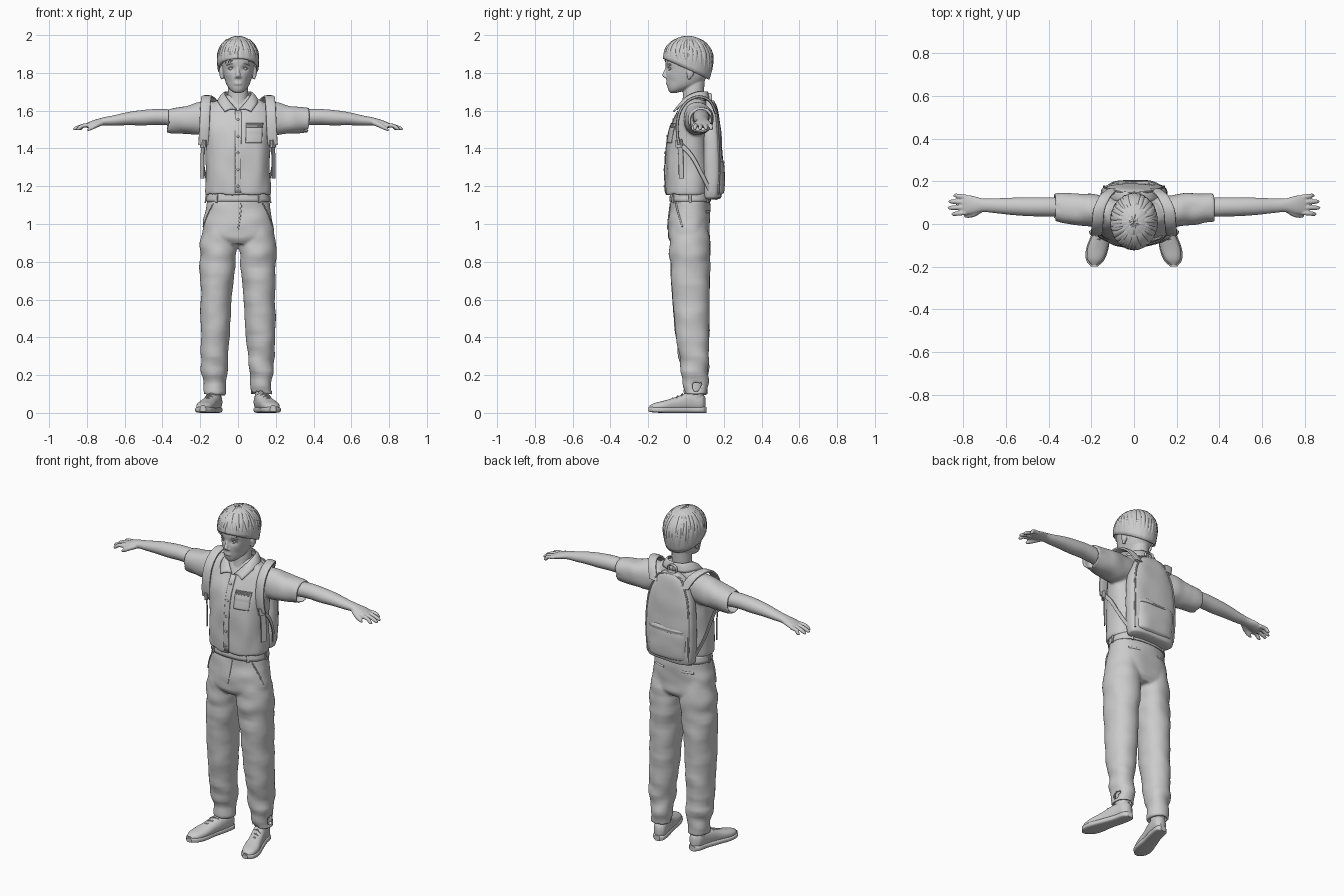
import bpy, bmesh, math, random
from mathutils import Vector, noise

random.seed(4)
X, Y, Z = Vector((1, 0, 0)), Vector((0, 1, 0)), Vector((0, 0, 1))

def spline(pts, k=5):
    P = [Vector(p) for p in pts]
    d = [max((b - a).length, 1e-5) for a, b in zip(P, P[1:])]
    m = [(P[1] - P[0]) / d[0]]
    m += [(P[i + 1] - P[i - 1]) / (d[i] + d[i - 1]) for i in range(1, len(P) - 1)]
    m.append((P[-1] - P[-2]) / d[-1])
    out = []
    for i, h in enumerate(d):
        for j in range(k):
            t = j / k
            out.append(P[i] * (2*t**3 - 3*t*t + 1) + m[i] * (h * (t**3 - 2*t*t + t))
                       + P[i + 1] * (3*t*t - 2*t**3) + m[i + 1] * (h * (t**3 - t*t)))
    return out + [P[-1]]

def section(u, v, a, b, ang, e):
    c, s = math.cos(ang), math.sin(ang)
    return (u * math.copysign(abs(c) ** (2 / e), c) * a + v * math.copysign(abs(s) ** (2 / e), s) * b)

def tube(bm, rings, u, v=None, n=24, e=2, k=5):
    """Loft through rings (x, y, z, half size along u, half size along v)."""
    R = spline(rings, k)
    C = [Vector(r[:3]) for r in R]
    prev = first = None
    for i, r in enumerate(R):
        w = v or (C[min(i + 1, len(C) - 1)] - C[max(i - 1, 0)]).cross(u).normalized()
        loop = [bm.verts.new(C[i] + section(u, w, r[3], r[4], 2 * math.pi * j / n, e)) for j in range(n)]
        if prev:
            for j in range(n):
                bm.faces.new((prev[j], prev[(j + 1) % n], loop[(j + 1) % n], loop[j]))
        first, prev = first or loop, loop
    bm.faces.new(first[::-1])
    bm.faces.new(prev)

def line(bm, pts, a, b, u, n=8, e=2):
    tube(bm, [(*p, a, b) for p in pts], u, n=n, e=e, k=4)

def sheet(bm, rows):
    vs = [[bm.verts.new(p) for p in row] for row in rows]
    for r0, r1 in zip(vs, vs[1:]):
        for j in range(len(r0) - 1):
            bm.faces.new((r0[j], r0[j + 1], r1[j + 1], r1[j]))

def ball(bm, c, r, seg=20):
    vs = bmesh.ops.create_uvsphere(bm, u_segments=seg, v_segments=seg // 2, radius=1)['verts']
    for p in vs:
        p.co = Vector((c[0] + p.co.x * r[0], c[1] + p.co.y * r[1], c[2] + p.co.z * r[2]))

def folds(bm, amp, scale):
    bm.normal_update()
    for p in bm.verts:
        q = Vector((p.co.x * scale[0], p.co.y * scale[1], p.co.z * scale[2]))
        p.co += p.normal * noise.noise(q) * amp(p.co)

def finish(name, bm, mirror=False, voxel=0, solid=0, smooth=3, angle=40):
    bmesh.ops.recalc_face_normals(bm, faces=bm.faces)
    me = bpy.data.meshes.new(name)
    bm.to_mesh(me)
    bm.free()
    ob = bpy.data.objects.new(name, me)
    bpy.context.collection.objects.link(ob)
    bpy.ops.object.select_all(action='DESELECT')
    ob.select_set(True)
    bpy.context.view_layer.objects.active = ob
    bpy.ops.object.shade_smooth_by_angle(angle=math.radians(angle))
    if solid:
        m = ob.modifiers.new('thickness', 'SOLIDIFY')
        m.thickness, m.offset = solid, 0
    if voxel:
        m = ob.modifiers.new('fuse', 'REMESH')
        m.mode, m.voxel_size, m.use_smooth_shade = 'VOXEL', voxel, True
        m = ob.modifiers.new('soften', 'SMOOTH')
        m.factor, m.iterations = 0.5, smooth
    if mirror:
        ob.modifiers.new('mirror', 'MIRROR')
    return ob

def on(rings, z, deg, off=0.003, e=2.4):
    """Point on a vertical loft at height z and angle deg (-90 is the front)."""
    r = min(spline(rings, 12), key=lambda q: abs(q[2] - z))
    p = section(X, Y, r[3] + off, r[4] + off, math.radians(deg), e)
    return Vector((r[0] + p.x, r[1] + p.y, z))

def patch(bm, rings, d0, d1, z0, z1, off=0.003):
    sheet(bm, [[on(rings, z0 + (z1 - z0) * i / 14, d0 + (d1 - d0) * j / 8, off) for j in range(9)] for i in range(15)])

# shirt body with hollow hem and sleeves
TORSO = [(0, .01, 1.22, .145, .095), (0, .01, 1.158, .157, .104), (0, .01, 1.155, .169, .115), (0, .01, 1.18, .173, .118),
         (0, .01, 1.3, .17, .12), (0, .012, 1.4, .172, .115), (0, .02, 1.5, .178, .106), (0, .035, 1.58, .18, .085),
         (0, .045, 1.64, .14, .066), (0, .045, 1.67, .085, .055), (0, .045, 1.685, .06, .045)]
bm = bmesh.new()
tube(bm, TORSO, X, Y, n=56, e=2.4)
for s in (1, -1):
    tube(bm, [(s * x, y, z, a, b) for x, y, z, a, b in [
        (.08, .06, 1.565, .06, .075), (.19, .065, 1.558, .075, .085), (.28, .07, 1.553, .074, .074), (.372, .078, 1.548, .066, .065),
        (.377, .078, 1.548, .061, .06), (.371, .078, 1.548, .055, .054), (.33, .078, 1.55, .053, .052)]], Y, Z, n=40, e=2.2)
folds(bm, lambda c: .008, (14, 14, 7))
finish('shirt', bm, voxel=.0075)

# placket, chest pocket, buttons
SKIN = TORSO[2:]
bm = bmesh.new()
patch(bm, SKIN, -93, -86.5, 1.165, 1.6)
patch(bm, SKIN, -80, -48, 1.43, 1.53, .002)
patch(bm, SKIN, -80, -48, 1.512, 1.532, .005)
finish('shirt_placket_and_pocket', bm, solid=.005)
bm = bmesh.new()
for i in range(5):
    ball(bm, on(SKIN, 1.2 + .088 * i, -90, .006), (.007, .004, .007), 12)
finish('shirt_buttons', bm)

# folded collar
inner = spline([(0, .112, 1.70), (.05, .098, 1.70), (.07, .05, 1.695), (.058, -.005, 1.665), (.008, -.045, 1.605)])
outer = spline([(0, .125, 1.655), (.07, .11, 1.655), (.105, .05, 1.655), (.1, -.015, 1.635), (.07, -.066, 1.595)])
bm = bmesh.new()
sheet(bm, [[a.lerp(b, t / 5) + Z * .008 * math.sin(math.pi * t / 5) for a, b in zip(inner, outer)] for t in range(6)])
finish('collar', bm, mirror=True, solid=.007)

# trousers: hips and two hollow-hemmed legs
HIPS = [(0, .02, 1.175, .156, .098), (0, .022, 1.1, .166, .105), (0, .015, 1.0, .186, .111), (0, .016, .93, .188, .11), (0, .018, .895, .165, .09)]
bm = bmesh.new()
tube(bm, HIPS, X, Y, n=48, e=2.4)
for s in (1, -1):
    tube(bm, [(s * x, y, z, a, b) for x, y, z, a, b in [
        (.095, .016, 1.02, .08, .095), (.1, .02, .9, .097, .108), (.105, .022, .8, .095, .105), (.113, .025, .65, .085, .101),
        (.118, .03, .5, .08, .094), (.122, .038, .35, .074, .084), (.124, .046, .22, .066, .073), (.125, .052, .12, .058, .062),
        (.125, .052, .098, .056, .06), (.125, .052, .1, .045, .049), (.125, .052, .16, .042, .046)]], X, Y, n=40, e=2.1)
folds(bm, lambda c: .007 + .009 * math.exp(-((c.z - .2) / .12) ** 2) + .005 * math.exp(-((c.z - .85) / .1) ** 2), (9, 9, 15))
finish('trousers', bm, voxel=.0078)

# waistband, belt loops, fly and pocket seams
bm = bmesh.new()
sheet(bm, [[on(HIPS, 1.118 + .0155 * i, d, .003) for d in range(0, 361, 6)] for i in range(4)])
finish('waistband', bm, solid=.007)
bm = bmesh.new()
for d in (-52, -128, 0, 180, 55, 125):
    p, q = on(HIPS, 1.112, d, .009), on(HIPS, 1.168, d, .009)
    line(bm, [p, q], .007, .004, Vector((-math.sin(math.radians(d)), math.cos(math.radians(d)), 0)), e=4)
finish('belt_loops', bm)
bm = bmesh.new()
line(bm, [on(HIPS, z, -90 + 4 * (z - .97) / .14, .001) for z in (.97, 1.04, 1.11)], .004, .003, X)
for s in (0, 1):
    line(bm, [on(HIPS, z, 180 * s + (1 - 2 * s) * d, .002) for z, d in ((1.11, -42), (1.06, -30), (.985, -14))], .005, .003, Y)
    line(bm, [on(HIPS, 1.065, 180 * s + (1 - 2 * s) * d, .002) for d in (48, 60, 74)], .006, .003, Z)
finish('trouser_seams', bm)

# head with brow, nose, lips and ears, fused with the neck
bm = bmesh.new()
tube(bm, [(0, -.066, 1.694, .016, .016), (0, -.05, 1.706, .037, .042), (0, -.015, 1.735, .059, .085), (0, .002, 1.775, .073, .107),
          (0, .008, 1.82, .083, .115), (0, .01, 1.87, .09, .12), (0, .012, 1.92, .086, .115), (0, .015, 1.96, .065, .088),
          (0, .015, 1.98, .03, .04)], X, Y, n=64, e=2.1, k=8)
for p in bm.verts:
    if p.co.y < 0:
        for s in (1, -1):
            p.co.y += .012 * math.exp(-((p.co.x - s * .035) / .018) ** 2 - ((p.co.z - 1.822) / .014) ** 2)
            p.co.y += .004 * math.exp(-((p.co.x - s * .05) / .015) ** 2 - ((p.co.z - 1.755) / .02) ** 2)
tube(bm, [(0, .04, 1.6, .075, .065), (0, .038, 1.655, .057, .056), (0, .04, 1.71, .054, .056), (0, .045, 1.77, .05, .055)], X, Y, n=32)
tube(bm, [(0, -.094, 1.845, .006, .008), (0, -.108, 1.81, .008, .009), (0, -.114, 1.785, .013, .011), (0, -.106, 1.772, .012, .006)], X, Y, n=16)
for z, h in ((1.749, .005), (1.741, .006)):
    ball(bm, (0, -.096, z), (.023, .010, h))
for s in (1, -1):
    ball(bm, (s * .012, -.104, 1.778), (.007, .009, .006))
    ball(bm, (s * .088, .022, 1.805), (.012, .02, .033))
    ball(bm, (s * .086, .016, 1.778), (.008, .011, .014))
finish('head', bm, voxel=.0043, smooth=2)

# eyes with lids and brows
bm = bmesh.new()
ball(bm, (.035, -.078, 1.822), (.016, .012, .010))
line(bm, [(.018, -.089, 1.82), (.034, -.094, 1.830), (.053, -.08, 1.823)], .002, .003, Z)
line(bm, [(.018, -.089, 1.819), (.035, -.092, 1.813), (.053, -.08, 1.821)], .0015, .002, Z)
line(bm, [(.016, -.1, 1.842), (.036, -.098, 1.848), (.06, -.082, 1.843)], .004, .004, Z)
finish('eyes_and_brows', bm, mirror=True)

# hair: rippled cap plus tapered locks, parted in the middle
def scalp(az, th, k=1):
    c, s = math.cos(th), math.sin(th)
    return Vector((k * .108 * s * math.sin(az), .01 - k * .13 * s * math.cos(az), 1.87 + k * c * (.122 if c > 0 else .2)))

def rim(az):
    return math.radians(105 - 17 * math.cos(az))

bm = bmesh.new()
sheet(bm, [[scalp(a, .02 + (rim(a) - .02) * i / 16, .985 + .012 * noise.noise(Vector((9 * math.cos(a), 9 * math.sin(a), i * .12))))
            for a in [math.radians(4 * j) for j in range(91)]] for i in range(17)])
finish('hair_cap', bm, solid=.01, angle=60)
bm = bmesh.new()
for layer, count in ((0, 30), (1, 26)):
    for i in range(count):
        az = 2 * math.pi * (i + .5 * layer + random.uniform(-.25, .25)) / count
        front = max(0, math.cos(az))
        end = rim(az) - .38 * layer * (1 - front) + front * random.uniform(-.02, .12)
        swirl = random.uniform(-.18, .18) + .25 * front * math.copysign(1, math.sin(az))
        pts = []
        for j, (t, w) in enumerate(((0, .4), (.3, .9), (.6, 1), (.85, .65), (1, .08))):
            p = scalp(az + swirl * (t - .6), .22 + (end - .22) * t, (.975, .992, .995, .99, .975)[j])
            pts.append((*p, .013 * w, .008 * w))
        tube(bm, pts, Vector((math.cos(az), math.sin(az), 0)), n=8, k=3)
finish('hair_locks', bm, angle=60)

# arm with palm, fingers and thumb
bm = bmesh.new()
tube(bm, [(.3, .078, 1.56, .046, .044), (.42, .08, 1.567, .045, .042), (.5, .081, 1.563, .044, .041), (.58, .083, 1.558, .040, .035),
          (.66, .086, 1.548, .034, .027), (.71, .088, 1.543, .032, .022), (.76, .09, 1.533, .043, .018), (.795, .09, 1.523, .045, .014),
          (.808, .09, 1.52, .038, .009)], Y, Z, n=32)
for y, tip in ((.053, .855), (.078, .872), (.103, .868), (.127, .846)):
    o = (y - .09) * .18
    tube(bm, [(.785, y, 1.524, .0115, .011), (.825, y + o * .5, 1.519, .0108, .0105), (tip - .012, y + o, 1.506, .0098, .0095),
              (tip, y + o, 1.499, .005, .005)], Y, n=14)
tube(bm, [(.72, .068, 1.537, .016, .015), (.752, .046, 1.522, .013, .013), (.782, .038, 1.505, .011, .010), (.797, .037, 1.495, .005, .005)],
     Vector((.5, .85, 0)).normalized(), n=14)
finish('arms', bm, mirror=True, voxel=.0045, smooth=2)

# shoes: sole, upper, laces, sock
bm = bmesh.new()
tube(bm, [(.117, .108, .016, .018, .016), (.119, .09, .016, .036, .016), (.13, .03, .016, .04, .016), (.155, -.05, .016, .045, .016),
          (.173, -.12, .016, .052, .016), (.182, -.17, .017, .042, .015), (.186, -.199, .019, .016, .012)], X, Z, n=32, e=3.5)
finish('shoe_soles', bm, mirror=True)
bm = bmesh.new()
tube(bm, [(.117, .103, .05, .015, .03), (.119, .085, .057, .035, .047), (.126, .04, .06, .039, .052), (.138, -.005, .056, .041, .047),
          (.152, -.05, .046, .042, .039), (.171, -.115, .036, .047, .029), (.181, -.165, .031, .037, .022), (.185, -.192, .027, .014, .012)],
     X, Z, n=32, e=2.3)
tube(bm, [(.125, .05, .06, .036, .044), (.125, .052, .19, .036, .042)], X, Y)
finish('shoe_uppers_and_socks', bm, mirror=True)
bm = bmesh.new()
for y, x, z in ((-.02, .142, .101), (-.045, .15, .089), (-.07, .158, .078)):
    line(bm, [(x - .026, y + .008, z - .011), (x, y, z), (x + .026, y - .004, z - .011)], .004, .004, Y)
finish('shoe_laces', bm, mirror=True)

# backpack: body, front pocket, piping, handle
PACK = [(0, .13, 1.13, .12, .035), (0, .135, 1.145, .145, .05), (0, .138, 1.3, .155, .056), (0, .135, 1.45, .15, .053),
        (0, .132, 1.55, .128, .047), (0, .13, 1.62, .088, .036), (0, .128, 1.655, .04, .022)]
POCKET = [(0, .155, 1.155, .105, .03), (0, .158, 1.17, .122, .043), (0, .16, 1.26, .126, .045), (0, .158, 1.34, .12, .038),
          (0, .152, 1.36, .1, .026)]
bm = bmesh.new()
tube(bm, PACK, X, Y, n=48, e=3)
folds(bm, lambda c: .005, (10, 10, 10))
finish('backpack_body', bm)
bm = bmesh.new()
tube(bm, POCKET, X, Y, n=40, e=3)
folds(bm, lambda c: .005, (12, 12, 14))
finish('backpack_pocket', bm)
bm = bmesh.new()
arch = [on(PACK, z, 32, .002, 3) for z in (1.16, 1.3, 1.42, 1.52, 1.59, 1.635)]
line(bm, arch + [p - X * 2 * p.x for p in arch[::-1]], .005, .005, Y)
line(bm, [on(POCKET, 1.325, d, .002, 3) for d in range(12, 169, 12)], .006, .004, Z)
line(bm, [(-.025, .13, 1.64), (-.024, .128, 1.68), (0, .126, 1.69), (.024, .128, 1.68), (.025, .13, 1.64)], .009, .004, Y)
finish('backpack_piping_and_handle', bm)

# shoulder straps, webbing, buckles
bm = bmesh.new()
line(bm, [(.1, .16, 1.585), (.135, .128, 1.65), (.163, .07, 1.674), (.17, .012, 1.653), (.174, -.03, 1.6), (.177, -.046, 1.53),
          (.181, -.044, 1.46), (.184, -.036, 1.42)], .027, .008, X, n=16, e=3)
finish('shoulder_straps', bm, mirror=True)
bm = bmesh.new()
side = Vector((.55, .83, 0)).normalized()
line(bm, [(.183, -.036, 1.45), (.187, -.026, 1.36), (.187, -.024, 1.24)], .017, .004, side, e=4)
line(bm, [(.183, -.03, 1.425), (.186, .03, 1.36), (.175, .08, 1.27), (.145, .125, 1.18)], .012, .004, Vector((0, .6, .8)), e=4)
line(bm, [(.183, -.039, 1.445), (.185, -.036, 1.405)], .022, .01, side, e=4)
finish('strap_webbing_and_buckles', bm, mirror=True)
